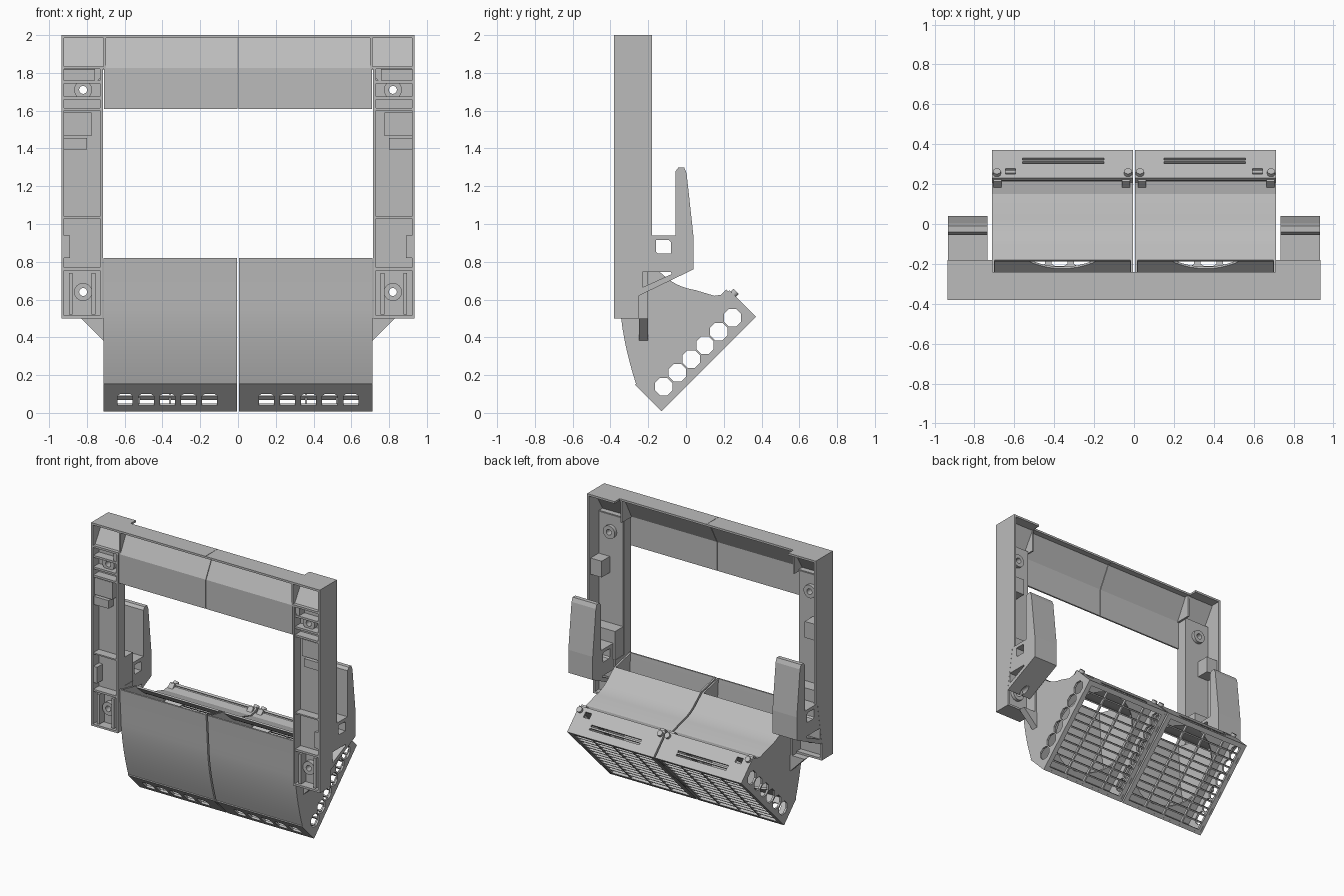
import bpy, bmesh, math
from mathutils import Vector

cube = bpy.data.objects.get("Cube")
if cube:
    bpy.data.objects.remove(cube)

grey = bpy.data.materials.new("plain_grey")
grey.use_nodes = True
grey.diffuse_color = (0.5, 0.5, 0.5, 1)
grey.node_tree.nodes["Principled BSDF"].inputs["Base Color"].default_value = (0.5, 0.5, 0.5, 1)

R = math.sqrt(0.5)


def world(x, y, z):
    return Vector((x, y, z))


def tilted(x, v, w):
    """Fan box space: v runs up the 45 degree slope, w points out of the grille."""
    return Vector((x, -0.27 + (v + w) * R, 0.15 + (v - w) * R))


def prism(name, pts, a, b, axis="x", space=world):
    """Extrude a 2D outline from a to b along one axis."""
    place = {"x": lambda p, t: space(t, p[0], p[1]),
             "y": lambda p, t: space(p[0], t, p[1]),
             "z": lambda p, t: space(p[0], p[1], t)}[axis]
    bm = bmesh.new()
    lo = [bm.verts.new(place(p, a)) for p in pts]
    hi = [bm.verts.new(place(p, b)) for p in pts]
    bm.faces.new(lo)
    bm.faces.new(hi)
    for i in range(len(pts)):
        j = (i + 1) % len(pts)
        bm.faces.new((lo[i], lo[j], hi[j], hi[i]))
    bmesh.ops.recalc_face_normals(bm, faces=bm.faces)
    me = bpy.data.meshes.new(name)
    bm.to_mesh(me)
    bm.free()
    me.materials.append(grey)
    ob = bpy.data.objects.new(name, me)
    bpy.context.scene.collection.objects.link(ob)
    return ob


def box(name, x0, x1, y0, y1, z0, z1, space=world):
    return prism(name, [(x0, y0), (x1, y0), (x1, y1), (x0, y1)], z0, z1, "z", space)


def ring(cx, cy, r, n, turn=0.0):
    return [(cx + r * math.cos(math.tau * i / n + turn), cy + r * math.sin(math.tau * i / n + turn))
            for i in range(n)]


def sheet(name, path, t, a, b):
    """Bent sheet of thickness t following a y-z path."""
    ps = [Vector(p) for p in path]
    back = []
    for i, p in enumerate(ps):
        d = (ps[min(i + 1, len(ps) - 1)] - ps[max(i - 1, 0)]).normalized()
        back.append(p + Vector((-d.y, d.x)) * t)
    return prism(name, ps + back[::-1], a, b)


def cut(ob, cutters):
    """Subtract cutters, bake the result and remove them."""
    for c in cutters:
        c.hide_render = True
        m = ob.modifiers.new("cut", "BOOLEAN")
        m.operation, m.solver, m.object = "DIFFERENCE", "EXACT", c
    dg = bpy.context.evaluated_depsgraph_get()
    ob.data = bpy.data.meshes.new_from_object(ob.evaluated_get(dg))
    ob.modifiers.clear()
    for c in cutters:
        bpy.data.objects.remove(c)


def smooth(ob):
    bpy.ops.object.select_all(action="DESELECT")
    ob.select_set(True)
    bpy.context.view_layer.objects.active = ob
    bpy.ops.object.shade_smooth_by_angle(angle=math.radians(25))


def bezier(a, b, c, n=8):
    a, b, c = Vector(a), Vector(b), Vector(c)
    return [a.lerp(b, i / n).lerp(b.lerp(c, i / n), i / n) for i in range(n + 1)]


FRONT = [(-0.365, 0.82)] + [tuple(p) for p in bezier((-0.35, 0.6), (-0.345, 0.4), (-0.262, 0.145))]
BACK = [(-0.18, 0.78)] + [tuple(p) for p in bezier((-0.12, 0.73), (-0.05, 0.665), (0.05, 0.65))] + [(0.15, 0.62), (0.215, 0.63)]
ARM = [(-0.25, 0.62), (0.04, 0.76), (0.04, 0.93), (0.003, 1.27), (-0.01, 1.3), (-0.04, 1.3),
       (-0.055, 1.28), (-0.055, 0.94), (-0.25, 0.94)]
BOXLEN, BOXDEEP = 0.707, 0.2

for s, side in ((1, "left"), (-1, "right")):
    def X(a):
        return s * a

    def b(name, x0, x1, *rest, space=world):
        return box(f"{side}_{name}", X(x0), X(x1), *rest, space=space)

    def p(name, pts, a, c):
        return prism(f"{side}_{name}", pts, X(a), X(c))

    def bolt(z, r=0.021):
        return prism("bolt_cutter", ring(X(0.82), z, r, 20), -0.6, 0.3, "y")

    # Frame post: outer wall, web, inner flange
    p("post_outer_wall", [(-0.38, 0.5), (-0.25, 0.5), (-0.25, 0.63), (-0.2, 0.94), (-0.18, 0.94),
                          (-0.18, 2), (-0.38, 2)], 0.92, 0.935)
    web = b("post_web", 0.72, 0.922, -0.31, -0.295, 0.5, 1.83)
    cut(web, [bolt(0.64), bolt(1.71)])
    b("post_inner_flange", 0.715, 0.73, -0.38, -0.296, 0.82, 1.83)
    b("post_lower_inner_wall", 0.717, 0.73, -0.38, -0.2, 0.5, 0.82)
    b("post_floor", 0.717, 0.922, -0.38, -0.25, 0.5, 0.515)

    # Post fittings: ledges, clip blocks and bolt bosses
    for z0, z1 in ((1.03, 1.04), (1.6, 1.615), (1.66, 1.675), (1.745, 1.76), (0.755, 0.77)):
        b("post_rib", 0.73, 0.922, -0.375, -0.305, z0, z1)
    b("clip_upper", 0.775, 0.922, -0.36, -0.305, 1.465, 1.59)
    b("clip_lower", 0.8, 0.922, -0.37, -0.305, 1.395, 1.455)
    b("clip_back", 0.83, 0.922, -0.3, -0.2, 1.4, 1.52)
    b("cable_step", 0.89, 0.922, -0.375, -0.305, 0.82, 0.94)
    b("lower_back_block", 0.72, 0.922, -0.3, -0.2, 0.82, 1.03)
    for x0 in (0.755, 0.875):
        b("boss_cheek", x0, x0 + 0.02, -0.37, -0.305, 0.52, 0.74)
    for z in (0.64, 1.71):
        boss = prism(side + "_bolt_boss", ring(X(0.82), z, 0.048, 24), -0.345, -0.27, "y")
        cut(boss, [bolt(z)])
        smooth(boss)
    prism(side + "_corner_gusset", [(X(0.715), 1.82), (X(0.715), 1.79), (X(0.76), 1.74), (X(0.76), 1.82)],
          -0.37, -0.3, "y")
    prism(side + "_duct_gusset", [(X(0.71), 0.38), (X(0.71), 0.5), (X(0.83), 0.5)], -0.25, -0.2, "y")

    # Rear arm with cable window and triangular opening
    arm = p("rear_arm", ARM, 0.735, 0.934)
    cut(arm, [p("window_cutter", [(-0.16, 0.855), (-0.15, 0.845), (-0.08, 0.845), (-0.08, 0.905),
                                  (-0.09, 0.915), (-0.16, 0.915)], 0.6, 1.1),
              p("triangle_cutter", [(-0.23, 0.665), (-0.075, 0.735), (-0.08, 0.745), (-0.23, 0.745)], 0.6, 1.1),
              bolt(0.64)])

    # Top beam: plate with rear notch, sloped panel, lower panel
    prism(side + "_top_plate", [(X(0.001), -0.38), (X(0.935), -0.38), (X(0.935), -0.18), (X(0.71), -0.18),
                                (X(0.71), -0.24), (X(0.001), -0.24)], 1.985, 2.0, "z")
    sheet(side + "_top_panel", [(-0.29, 1.988), (-0.375, 1.825), (-0.375, 1.61)], 0.012, X(0.002), X(0.71))
    sheet(side + "_end_slope", [(-0.26, 1.988), (-0.36, 1.825)], 0.012, X(0.7), X(0.922))
    p("beam_end_rib", [(-0.375, 1.82), (-0.25, 1.82), (-0.25, 1.99), (-0.375, 1.99)], 0.7, 0.712)
    b("beam_rail", 0.71, 0.922, -0.38, -0.3, 1.82, 1.835)

    # Air duct: curved front and back sheets with side walls
    for nm, path, t in (("duct_front", FRONT, 0.012), ("duct_back", BACK, -0.012)):
        smooth(sheet(f"{side}_{nm}", path, t, X(0.006), X(0.712)))
    for x0 in (0.006, 0.7):
        p("duct_side", FRONT + BACK[::-1], x0, x0 + 0.012)

    # Fan box walls with vent holes
    def t(name, x0, x1, v0, v1, w0, w1):
        return b(name, x0, x1, v0, v1, w0, w1, space=tilted)

    for x0 in (0.006, 0.697):
        wall = t("fan_box_side", x0, x0 + 0.015, 0.0, BOXLEN, 0, BOXDEEP)
        cut(wall, [prism("vent_cutter", ring(0.1 + 0.103 * i, 0.115, 0.05, 8, math.pi / 8),
                         X(-0.1), X(0.9), "x", tilted) for i in range(6)])
    wall = t("fan_box_front", 0.006, 0.712, 0, 0.015, 0, BOXDEEP)
    cut(wall, [prism("vent_cutter", [(X(c + dx), w) for dx, w in
                                     ((-0.04, 0.085), (-0.025, 0.07), (0.025, 0.07), (0.04, 0.085),
                                      (0.04, 0.155), (-0.04, 0.155))], -0.1, 0.1, "y", tilted)
               for c in (0.15, 0.262, 0.374, 0.486, 0.598)])
    wall = t("fan_box_rear", 0.006, 0.712, BOXLEN - 0.015, BOXLEN, 0, BOXDEEP)
    cut(wall, [t("slot_cutter", 0.15, 0.56, 0.6, 0.8, w, w + 0.013) for w in (0.105, 0.13)]
        + [t("latch_cutter", 0.595, 0.645, 0.6, 0.8, 0.03, 0.07)])
    plate = t("fan_plate", 0.012, 0.706, 0.01, BOXLEN - 0.01, 0.012, 0.026)
    cut(plate, [prism("fan_cutter", ring(X(0.359), 0.353, 0.3, 48), -0.1, 0.1, "z", tilted)])
    for x in (0.03, 0.688):
        pin = prism(side + "_rear_pin", ring(X(x), 0.03, 0.02, 16), BOXLEN - 0.01, BOXLEN + 0.02, "y", tilted)
        smooth(pin)
    for x0 in (0.02, 0.665):
        t("hook_tab", x0, x0 + 0.04, BOXLEN - 0.05, BOXLEN - 0.01, -0.015, 0.012)

    # Grille: rim, slats and dividers
    for v0 in (0.0, BOXLEN - 0.035):
        t("grille_rim", 0.008, 0.71, v0 + 0.001, v0 + 0.034, 0.18, 0.199)
    for x0 in (0.008, 0.676):
        t("grille_rim", x0, x0 + 0.034, 0.001, BOXLEN - 0.001, 0.18, 0.199)
    for i in range(1, 12):
        v = 0.03 + 0.054 * i
        t("grille_slat", 0.03, 0.69, v - 0.005, v + 0.005, 0.17, 0.196)
    for i in range(1, 4):
        x = 0.03 + 0.165 * i
        t("grille_divider", x - 0.005, x + 0.005, 0.02, BOXLEN - 0.02, 0.175, 0.197)
